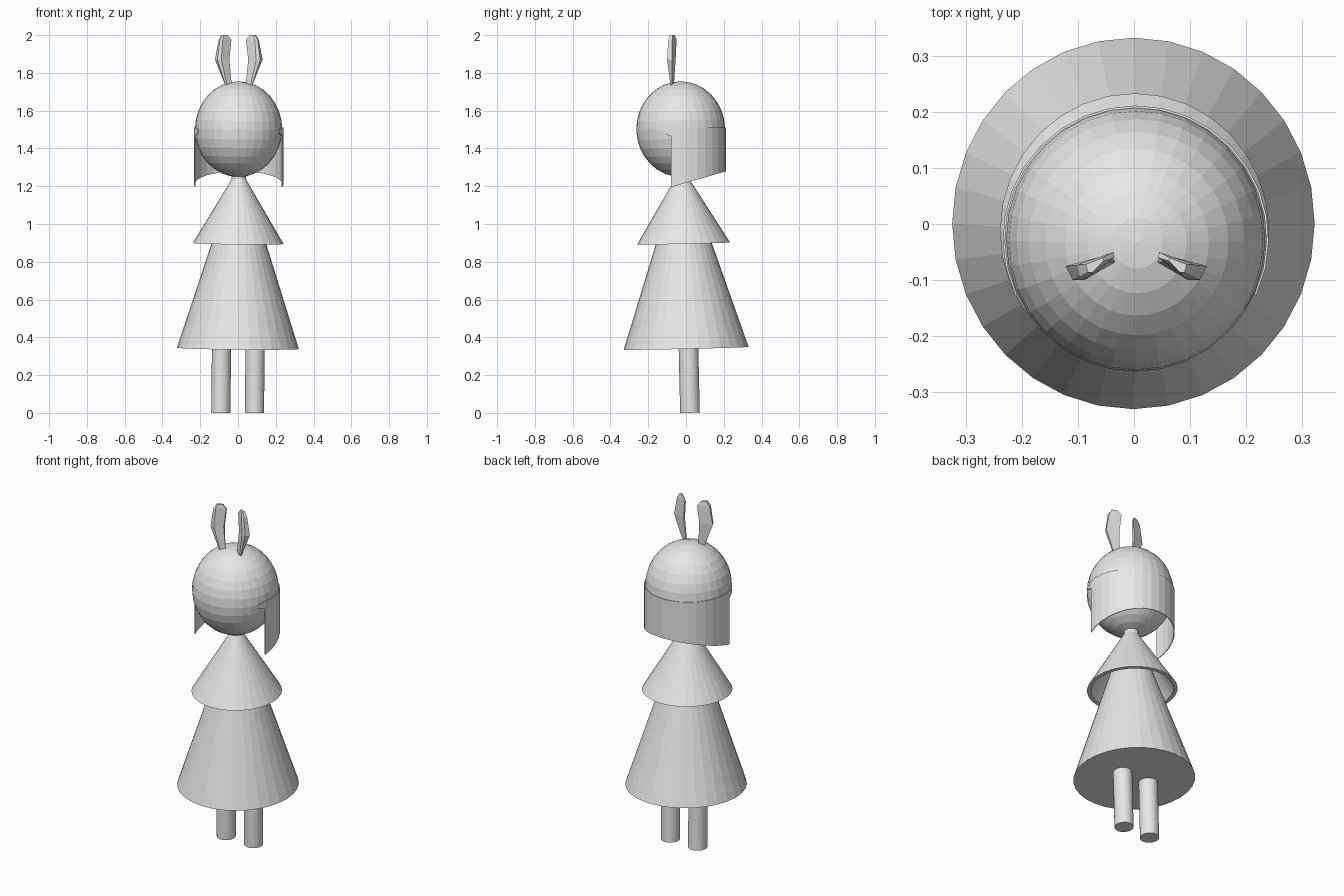
import bpy, bmesh, math

if "Cube" in bpy.data.objects:
    bpy.data.objects.remove(bpy.data.objects["Cube"])

grey = bpy.data.materials.new("light_grey")
grey.diffuse_color = (0.8, 0.8, 0.8, 1)
grey.use_nodes = True
grey.node_tree.nodes["Principled BSDF"].inputs["Base Color"].default_value = grey.diffuse_color
TILT = (math.radians(1.3), math.radians(0.6), 0)   # slight lean shared by the body
SEG = 32


def finish(name, bm, loc=(0, 0, 0), rot=(0, 0, 0), scale=(1, 1, 1), normals=True):
    if normals:
        bmesh.ops.recalc_face_normals(bm, faces=bm.faces)
    mesh = bpy.data.meshes.new(name)
    bm.to_mesh(mesh)
    bm.free()
    mesh.materials.append(grey)
    ob = bpy.data.objects.new(name, mesh)
    ob.location, ob.rotation_euler, ob.scale = loc, rot, scale
    bpy.context.collection.objects.link(ob)
    return ob


def loft(rings):
    """Join rings of points with quads and cap both ends."""
    bm = bmesh.new()
    vs = [[bm.verts.new(p) for p in ring] for ring in rings]
    n = len(vs[0])
    for a, b in zip(vs, vs[1:]):
        for i in range(n):
            j = (i + 1) % n
            bm.faces.new((a[i], a[j], b[j], b[i]))
    bm.faces.new(vs[0][::-1])
    bm.faces.new(vs[-1])
    return bm


def lathe(name, profile, loc, scale=(0.976, 1, 1)):
    rings = [[(r * math.cos(i * math.tau / SEG), r * math.sin(i * math.tau / SEG), z)
              for i in range(SEG)] for r, z in profile]
    return finish(name, loft(rings), loc, TILT, scale)


# Legs
for side, x in (("left", -0.091), ("right", 0.087)):
    lathe(side + "_leg", [(0.052, 0), (0.052, 0.42)], (x, 0.021, 0.001))

# Skirt, hollow cape and neck
lathe("skirt", [(0.331, 0), (0.034, 0.9)], (-0.001, 0.001, 0.342))
lathe("cape", [(0.03, 0.30), (0.224, 0), (0.246, 0), (0.036, 0.345)], (0.001, -0.013, 0.897))
lathe("neck", [(0.04, 0), (0.04, 0.1)], (0.003, -0.018, 1.2))

# Head
bm = bmesh.new()
bmesh.ops.create_uvsphere(bm, u_segments=SEG, v_segments=16, radius=1)
finish("head", bm, (0.003, -0.028, 1.502), TILT, (0.231, 0.235, 0.253))

# Hair: curved wall round the back, with a slanted hem and a small pointed flap at each front end
bm = bmesh.new()
columns = []
angles = [-25] + [-13 + 206 * i / 18 for i in range(19)] + [205]
for k, deg in enumerate(angles):
    t = math.radians(deg)
    x, y = 0.003 + 0.235 * math.cos(t), -0.027 + 0.236 * math.sin(t)
    end = k in (0, len(angles) - 1)
    zs = [1.50, 1.482] if end else [1.51, 1.465, 1.195 + (y + 0.08) * 0.29]
    columns.append([bm.verts.new((x, y, z)) for z in zs])
for a, b in zip(columns, columns[1:]):
    for i in range(min(len(a), len(b)) - 1):
        bm.faces.new((a[i], a[i + 1], b[i + 1], b[i]))
hair = finish("hair", bm)
wall = hair.modifiers.new("thickness", 'SOLIDIFY')
wall.thickness = 0.004
wall.offset = 0

# Ears: faceted blades, mirrored across the head
levels = [
    (1.735, [(-0.072, -0.075), (-0.070, -0.082), (-0.062, -0.082), (-0.037, -0.068), (-0.040, -0.064)]),
    (1.87, [(-0.126, -0.075), (-0.113, -0.100), (-0.092, -0.100), (-0.050, -0.068), (-0.052, -0.055)]),
    (1.975, [(-0.106, -0.073), (-0.100, -0.094), (-0.085, -0.094), (-0.039, -0.060), (-0.041, -0.050)]),
    (2.0, [(-0.090, -0.072), (-0.086, -0.086), (-0.078, -0.086), (-0.058, -0.066), (-0.060, -0.060)]),
]
for side, s in (("left", 1), ("right", -1)):
    rings = [[(s * x + 0.004, y, z) for x, y in pts] for z, pts in levels]
    finish(side + "_ear", loft(rings))
